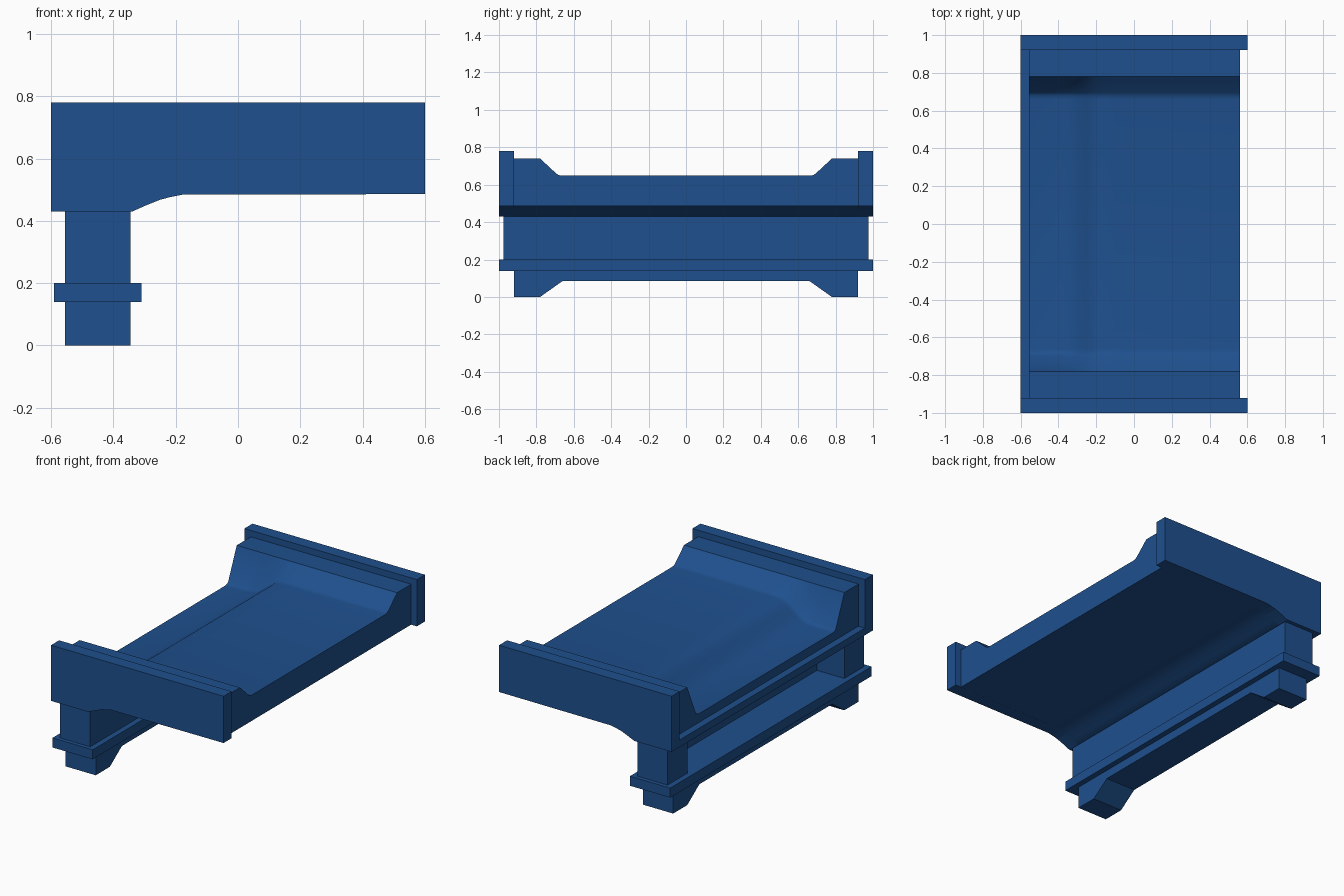
import bpy, bmesh, math

if "Cube" in bpy.data.objects:
    bpy.data.objects.remove(bpy.data.objects["Cube"])

blue = bpy.data.materials.new("blue")
blue.diffuse_color = (0.013, 0.08, 0.27, 1)
blue.use_nodes = True
blue.node_tree.nodes["Principled BSDF"].inputs["Base Color"].default_value = blue.diffuse_color


def finish(name, bm, smooth=False):
    bmesh.ops.recalc_face_normals(bm, faces=bm.faces[:])
    me = bpy.data.meshes.new(name)
    bm.to_mesh(me)
    bm.free()
    me.materials.append(blue)
    ob = bpy.data.objects.new(name, me)
    bpy.context.collection.objects.link(ob)
    if smooth:
        bpy.ops.object.select_all(action='DESELECT')
        ob.select_set(True)
        bpy.context.view_layer.objects.active = ob
        bpy.ops.object.shade_smooth_by_angle(angle=math.radians(35))
    return ob


def loft(name, rings, smooth=False):
    """Join equal-length closed rings into a capped solid."""
    bm = bmesh.new()
    rows = [[bm.verts.new(p) for p in ring] for ring in rings]
    n = len(rows[0])
    for a, b in zip(rows, rows[1:]):
        for i in range(n):
            j = (i + 1) % n
            bm.faces.new((a[i], a[j], b[j], b[i]))
    bm.faces.new(rows[0])
    bm.faces.new(rows[-1][::-1])
    return finish(name, bm, smooth)


def box(name, x0, x1, y0, y1, z0, z1):
    ring = [(x0, y0), (x1, y0), (x1, y1), (x0, y1)]
    return loft(name, [[(x, y, z) for x, y in ring] for z in (z0, z1)])


# underside curve shared by the side plates and the deck: (x, z)
under = [(-0.34, 0.43), (-0.295, 0.45), (-0.25, 0.468), (-0.215, 0.477), (-0.18, 0.484)]

# side plates, posts
for s, side in ((-1, "front"), (1, "back")):
    prof = [(-0.6, 0.78), (-0.6, 0.43)] + under + [(0.6, 0.486), (0.6, 0.78)]
    loft(side + "_side_plate", [[(x, s * y, z) for x, z in prof] for y in (0.92, 1.0)])
    ya, yb = sorted((s * 0.78, s * 0.975))
    box(side + "_post", -0.555, -0.345, ya, yb, 0.2, 0.43)

# deck: cross-sections (x, bottom z, floor z), floor dips towards the leg
stations = [(-0.555, 0.43, 0.53), (-0.42, 0.43, 0.53), (-0.34, 0.43, 0.545),
            (-0.295, 0.45, 0.572), (-0.25, 0.468, 0.605), (-0.215, 0.477, 0.632),
            (-0.18, 0.484, 0.645), (-0.1, 0.485, 0.648), (0.56, 0.486, 0.648)]
rings = []
for x, zb, zf in stations:
    half = [(0.92, zb), (0.92, 0.74), (0.78, 0.74), (0.695, zf + 0.013), (0.68, zf + 0.003), (0.66, zf)]
    sec = half + [(-y, z) for y, z in reversed(half)]
    rings.append([(x, y, z) for y, z in sec])
loft("deck", rings, True)

# ledge along the rear edge of the deck
box("rear_ledge", -0.6, -0.555, -0.92, 0.92, 0.43, 0.475)

# thin wall between the posts, open recess behind it
box("leg_wall", -0.365, -0.345, -0.78, 0.78, 0.2, 0.43)

# base slab and footed plinth
box("base_slab", -0.59, -0.31, -1.0, 1.0, 0.14, 0.2)
foot = [(0.92, 0.14), (0.92, 0), (0.78, 0), (0.66, 0.085)]
foot += [(-y, z) for y, z in reversed(foot)]
loft("plinth", [[(x, y, z) for y, z in foot] for x in (-0.555, -0.345)])
